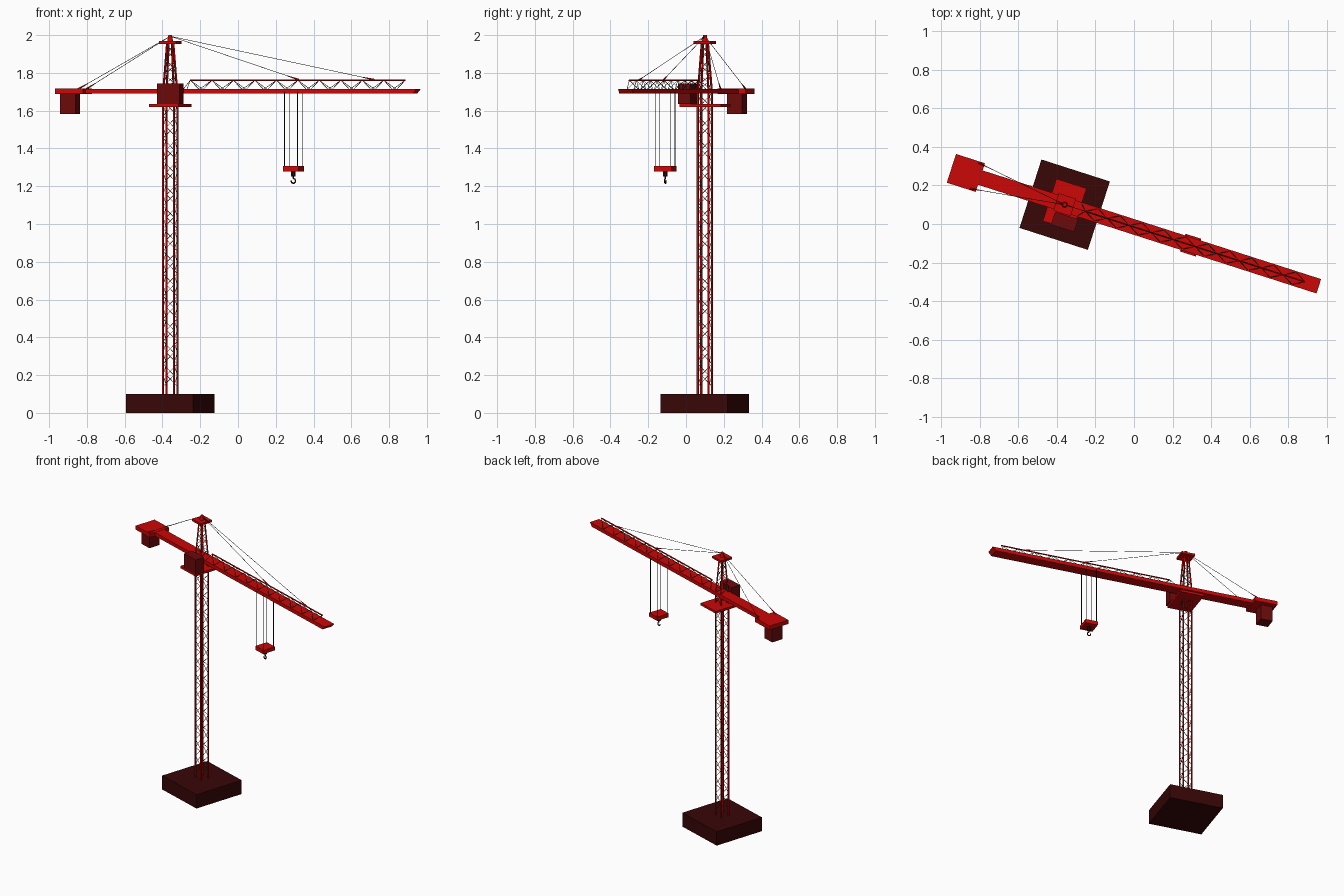
import bpy, bmesh, math
from mathutils import Vector, Matrix

if "Cube" in bpy.data.objects:
    bpy.data.objects.remove(bpy.data.objects["Cube"])

# Local frame: origin on the mast axis, +x along the jib
PLACE = Matrix.Translation((-0.359, 0.100, 0)) @ Matrix.Rotation(math.radians(-17.8), 4, 'Z')


def material(name, rgb):
    m = bpy.data.materials.new(name)
    m.diffuse_color = (*rgb, 1)
    m.use_nodes = True
    m.node_tree.nodes["Principled BSDF"].inputs["Base Color"].default_value = m.diffuse_color
    return m


RED = material("red_paint", (0.6, 0.002, 0.002))
DARK = material("dark_red", (0.15, 0.003, 0.003))
BASE = material("base_brown", (0.04, 0.002, 0.002))
BRACE = material("brace_dark", (0.03, 0.045, 0.025))
ROPE = material("rope_black", (0.01, 0.01, 0.01))


def finish(name, bm, mat):
    bmesh.ops.recalc_face_normals(bm, faces=bm.faces)
    bm.transform(PLACE)
    me = bpy.data.meshes.new(name)
    bm.to_mesh(me)
    bm.free()
    me.materials.append(mat)
    ob = bpy.data.objects.new(name, me)
    bpy.context.collection.objects.link(ob)
    return ob


def box(name, x, y, z, mat):
    """Box from (min, max) pairs."""
    bm = bmesh.new()
    size = [b - a for a, b in (x, y, z)]
    mid = [(a + b) / 2 for a, b in (x, y, z)]
    bmesh.ops.create_cube(bm, size=1, matrix=Matrix.Translation(mid) @ Matrix.Diagonal((*size, 1)))
    return finish(name, bm, mat)


def rods(name, segments, r, mat, sides=6, r2=None):
    """Straight rods between pairs of points, joined in one object."""
    bm = bmesh.new()
    for a, b in segments:
        a, b = Vector(a), Vector(b)
        d = b - a
        rot = d.to_track_quat('Z', 'Y').to_matrix().to_4x4()
        if sides == 4:
            rot = rot @ Matrix.Rotation(math.pi / 4, 4, 'Z')
        bmesh.ops.create_cone(bm, cap_ends=True, segments=sides, radius1=r, radius2=r if r2 is None else r2,
                              depth=d.length, matrix=Matrix.Translation((a + b) / 2) @ rot)
    return finish(name, bm, mat)


CORNERS = [(1, 1), (-1, 1), (-1, -1), (1, -1)]


def zigzag(levels, half):
    """Alternating diagonals on the four mast faces."""
    out = []
    for i in range(len(levels) - 1):
        z0, z1 = levels[i], levels[i + 1]
        h0, h1 = half(z0), half(z1)
        for k in range(4):
            p, q = CORNERS[k], CORNERS[(k + 1) % 4]
            if i % 2:
                p, q = q, p
            out.append(((p[0] * h0, p[1] * h0, z0), (q[0] * h1, q[1] * h1, z1)))
    return out


# Foundation
box("foundation_block", (-0.186, 0.186), (-0.186, 0.186), (0, 0.1), BASE)

# Mast and tapered head
H, ZB, ZT = 0.030, 1.69, 1.96
rods("mast_legs", [((a * H, b * H, 0.09), (a * H, b * H, ZB)) for a, b in CORNERS], 0.0062, RED, 4)
rods("mast_braces", zigzag([0.14 + 0.0597 * i for i in range(27)], lambda z: H), 0.0015, BRACE, 5)
taper = lambda z: H + (0.013 - H) * (z - ZB) / (ZT - ZB)
rods("head_legs", [((a * H, b * H, ZB), (a * 0.013, b * 0.013, ZT)) for a, b in CORNERS], 0.0058, RED, 4)
rods("head_braces", zigzag([1.71 + 0.04 * i for i in range(7)], taper), 0.0015, BRACE, 5)
box("head_plate", (-0.047, 0.047), (-0.047, 0.047), (1.954, 1.969), RED)
rods("head_pin", [((0, 0, 1.965), (0, 0, 2.0))], 0.016, RED, 12, 0.01)

# Platform and cab
box("platform", (-0.082, 0.082), (-0.115, 0.115), (1.619, 1.635), RED)
box("cab", (-0.036, 0.090), (-0.120, -0.050), (1.635, 1.743), DARK)

# Jib beam with slanted tip, running back into the counter jib
W = 0.039
profile = [(-0.56, 1.69), (1.36, 1.69), (1.382, 1.716), (-0.56, 1.716)]
bm = bmesh.new()
f = bm.faces.new([bm.verts.new((x, -W, z)) for x, z in profile])
ext = bmesh.ops.extrude_face_region(bm, geom=[f])
bmesh.ops.translate(bm, vec=(0, 2 * W, 0), verts=[v for v in ext["geom"] if isinstance(v, bmesh.types.BMVert)])
finish("jib_beam", bm, RED)

# Triangular lattice on the jib
U0, U1, N, ZC = 0.112, 1.307, 10, 1.761
step = (U1 - U0) / N
rods("jib_top_chord", [((U0, 0, ZC), (U1, 0, ZC))], 0.0048, RED, 6)
lattice = []
for i in range(N + 1):
    u = U0 + i * step
    for s in (-1, 1):
        for d in (-1, 1):
            e = d * (0.03 if i == 0 and d < 0 else step / 2)
            if u + e < 1.36:
                lattice.append(((u, 0, ZC), (u + e, s * 0.033, 1.712)))
rods("jib_lattice", lattice, 0.0015, BRACE, 5)

# Counter jib plate and weight
box("counter_plate", (-0.616, -0.459), (-0.078, 0.078), (1.689, 1.717), RED)
box("counterweight", (-0.598, -0.514), (-0.042, 0.042), (1.582, 1.69), DARK)

# Stay ropes with thicker end anchors
apex = Vector((0, 0, 1.994))
ends = [Vector(p) for p in ((0.715, 0, 1.764), (1.134, 0, 1.764), (-0.49, 0.07, 1.714), (-0.49, -0.07, 1.714))]
rods("stay_ropes", [(apex, e) for e in ends], 0.0014, ROPE, 5)
rods("stay_anchors", [(e, e + (apex - e).normalized() * 0.065) for e in ends], 0.005, RED, 6, 0.002)

# Hoist ropes, hook block and hook
UH = 0.685
rods("hoist_ropes", [((UH + a * 0.036, b * 0.042, 1.30), (UH + a * 0.036, b * 0.042, 1.70)) for a, b in CORNERS],
     0.0018, ROPE, 6)
box("hook_block", (UH - 0.043, UH + 0.043), (-0.048, 0.048), (1.279, 1.306), RED)
rods("hook_stem", [((UH, 0, 1.252), (UH, 0, 1.281))], 0.013, BASE, 8)

curve = bpy.data.curves.new("hook", 'CURVE')
curve.dimensions = '3D'
curve.bevel_depth = 0.004
curve.bevel_resolution = 1
curve.use_fill_caps = True
pts = [(UH, 0, 1.255), (UH, 0, 1.243)]
pts += [(UH + 0.012 * math.cos(t), 0, 1.228 + 0.012 * math.sin(t))
        for t in [math.radians(80 - 30 * i) for i in range(10)]]
sp = curve.splines.new('POLY')
sp.points.add(len(pts) - 1)
for p, co in zip(sp.points, pts):
    p.co = (*co, 1)
curve.materials.append(BASE)
hook = bpy.data.objects.new("hook", curve)
hook.matrix_world = PLACE
bpy.context.collection.objects.link(hook)
